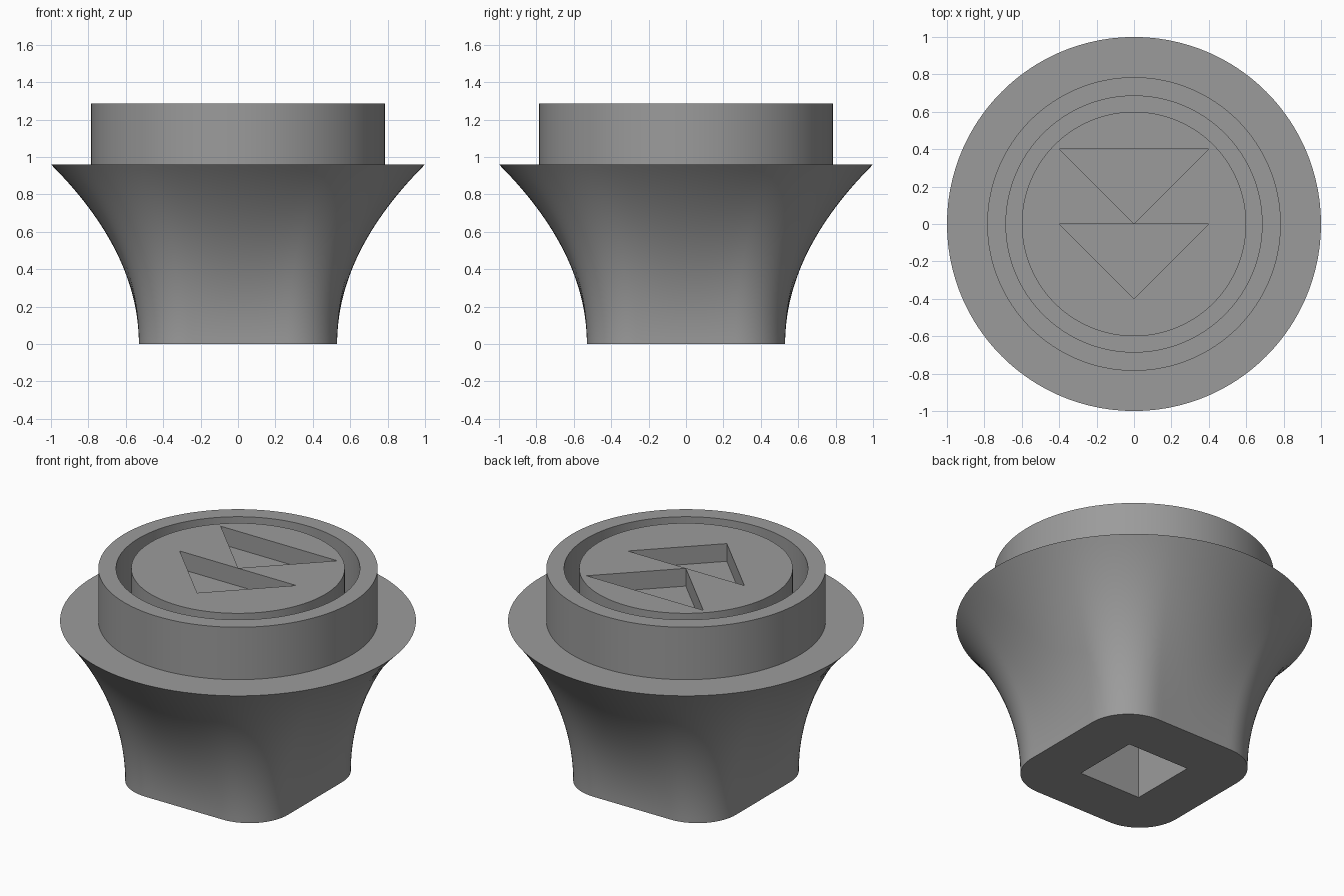
import bpy, bmesh, math
from math import pi, cos, sin

if "Cube" in bpy.data.objects:
    bpy.data.objects.remove(bpy.data.objects["Cube"])

RIM_Z, TOP_Z = 0.96, 1.285
HALF, CORNER = 0.53, 0.265      # rounded square foot

grey = bpy.data.materials.new("grey")
grey.diffuse_color = (0.33, 0.33, 0.33, 1)
grey.use_nodes = True
grey.node_tree.nodes["Principled BSDF"].inputs["Base Color"].default_value = grey.diffuse_color


def loft(name, rings, caps=True):
    """Skin a list of equal-length point rings, optionally closing both ends."""
    bm = bmesh.new()
    vs = [[bm.verts.new(p) for p in ring] for ring in rings]
    n = len(vs[0])
    for a, b in zip(vs, vs[1:]):
        for i in range(n):
            j = (i + 1) % n
            bm.faces.new((a[i], a[j], b[j], b[i]))
    if caps:
        bm.faces.new(vs[0][::-1])
        bm.faces.new(vs[-1])
    bmesh.ops.recalc_face_normals(bm, faces=bm.faces)
    me = bpy.data.meshes.new(name)
    bm.to_mesh(me)
    bm.free()
    me.materials.append(grey)
    ob = bpy.data.objects.new(name, me)
    bpy.context.collection.objects.link(ob)
    return ob


def circle(r, z, n=128):
    return [(r * cos(2 * pi * i / n), r * sin(2 * pi * i / n), z) for i in range(n)]


def prism(name, pts, z0, z1):
    return loft(name, [[(x, y, z) for x, y in pts] for z in (z0, z1)])


def activate(ob):
    bpy.ops.object.select_all(action='DESELECT')
    ob.select_set(True)
    bpy.context.view_layer.objects.active = ob


def cut(ob, cutter):
    mod = ob.modifiers.new("cut", 'BOOLEAN')
    mod.operation, mod.solver, mod.object = 'DIFFERENCE', 'EXACT', cutter
    activate(ob)
    bpy.ops.object.modifier_apply(modifier=mod.name)
    bpy.data.objects.remove(cutter)


# Outline of the foot: four rounded corners joined by subdivided straight sides
foot = []
inner = HALF - CORNER
for q in range(4):
    cx, cy = [(1, 1), (-1, 1), (-1, -1), (1, -1)][q]
    for k in range(17):
        a = (q + k / 16) * pi / 2
        foot.append((cx * inner + CORNER * cos(a), cy * inner + CORNER * sin(a)))
    a = (q + 1) * pi / 2
    ex, ey = foot[-1]
    for k in range(1, 16):
        s = 2 * inner * k / 16
        foot.append((ex - s * sin(a), ey + s * cos(a)))

# Flared body: square foot sweeping out to the round rim
rings = []
for k in range(33):
    t = k / 32
    z = 2 * t * (1 - t) * 0.49 + t * t * RIM_Z
    ring = []
    for x, y in foot:
        r = math.hypot(x, y)
        f = 1 - t * t + t * t / r
        ring.append((x * f, y * f, z))
    rings.append(ring)
body = loft("flared_body", rings)

# Square socket in the underside
S = 0.212
cut(body, prism("socket_cutter", [(-S, -S), (S, -S), (S, S), (-S, S)], -0.2, 0.6))

# Raised collar ring
collar = loft("collar_ring", [circle(0.785, RIM_Z), circle(0.785, TOP_Z),
                              circle(0.685, TOP_Z), circle(0.685, RIM_Z)], caps=False)

# Centre disc with two triangular recesses
disc = loft("centre_disc", [circle(0.6, 0.9), circle(0.6, TOP_Z)])
for y in (0.402, 0.0):
    cut(disc, prism("triangle_cutter", [(-0.4, y), (0, y - 0.4), (0.4, y)],
                    TOP_Z - 0.11, TOP_Z + 0.1))

for ob in (body, collar, disc):
    activate(ob)
    bpy.ops.object.shade_smooth_by_angle(angle=math.radians(30))
